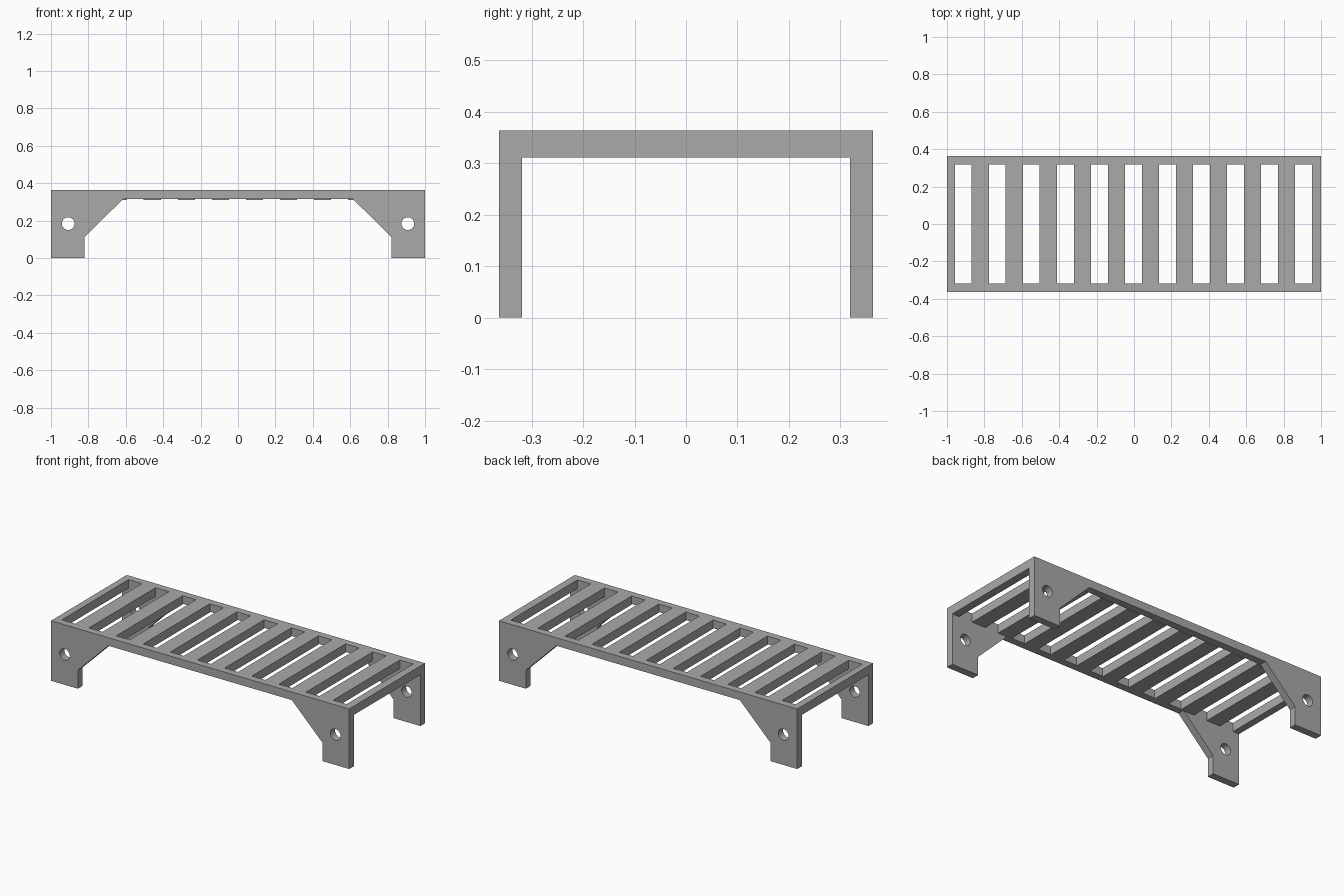
import bpy
from math import sin, cos, pi, radians

if "Cube" in bpy.data.objects:
    bpy.data.objects.remove(bpy.data.objects["Cube"])

TOP, RAIL_BOTTOM, SLAT_BOTTOM = 0.364, 0.315, 0.311
DEPTH, THICK = 0.363, 0.044
SLOTS, PITCH, SLOT_WIDTH = 11, 0.182, 0.09

gray = bpy.data.materials.new("plain gray")
gray.use_nodes = True
gray.diffuse_color = (0.4, 0.4, 0.4, 1)
gray.node_tree.nodes["Principled BSDF"].inputs["Base Color"].default_value = (0.4, 0.4, 0.4, 1)


def plate(name, loops, thickness):
    """Flat plate from an outline and its holes, thickened about its plane."""
    curve = bpy.data.curves.new(name, "CURVE")
    curve.dimensions = "2D"
    curve.fill_mode = "BOTH"
    curve.extrude = thickness / 2
    for loop in loops:
        spline = curve.splines.new("POLY")
        spline.points.add(len(loop) - 1)
        for point, (x, y) in zip(spline.points, loop):
            point.co = (x, y, 0, 1)
        spline.use_cyclic_u = True
    source = bpy.data.objects.new(name + "_outline", curve)
    bpy.context.collection.objects.link(source)
    bpy.context.view_layer.update()
    graph = bpy.context.evaluated_depsgraph_get()
    mesh = bpy.data.meshes.new_from_object(source.evaluated_get(graph))
    bpy.data.objects.remove(source)
    mesh.materials.clear()
    mesh.materials.append(gray)
    obj = bpy.data.objects.new(name, mesh)
    bpy.context.collection.objects.link(obj)
    return obj


def circle(x, y, r, n=32):
    return [(x + r * cos(2 * pi * i / n), y + r * sin(2 * pi * i / n)) for i in range(n)]


def bar(name, x0, x1):
    """Cross bar spanning the two side panels."""
    bpy.ops.mesh.primitive_cube_add(size=1, location=((x0 + x1) / 2, 0, (TOP + SLAT_BOTTOM) / 2))
    obj = bpy.context.object
    obj.name = name
    obj.scale = (x1 - x0, 2 * (DEPTH - THICK), TOP - SLAT_BOTTOM)
    obj.data.materials.append(gray)


# Side panels: top rail, two braced legs and a round hole in each leg
half = [(1, TOP), (1, 0), (0.82, 0), (0.82, 0.112), (0.615, RAIL_BOTTOM)]
outline = half + [(-x, z) for x, z in reversed(half)]
holes = [circle(side * 0.908, 0.184, 0.034) for side in (-1, 1)]
for name, side in (("front_side_panel", -1), ("back_side_panel", 1)):
    panel = plate(name, [outline] + holes, THICK)
    panel.rotation_euler.x = radians(90)
    panel.location.y = side * (DEPTH - THICK / 2)
    bpy.ops.object.select_all(action="DESELECT")
    panel.select_set(True)
    bpy.context.view_layer.objects.active = panel
    bpy.ops.object.shade_smooth_by_angle(angle=radians(30))

# Deck: end bars and evenly spaced slats between the slots
first = -0.003 - PITCH * (SLOTS - 1) / 2
centres = [first + PITCH * i for i in range(SLOTS)]
bar("right_end_bar", -1, centres[0] - SLOT_WIDTH / 2)
for i in range(SLOTS - 1):
    bar(f"slat_{i + 1}", centres[i] + SLOT_WIDTH / 2, centres[i + 1] - SLOT_WIDTH / 2)
bar("left_end_bar", centres[-1] + SLOT_WIDTH / 2, 1)
